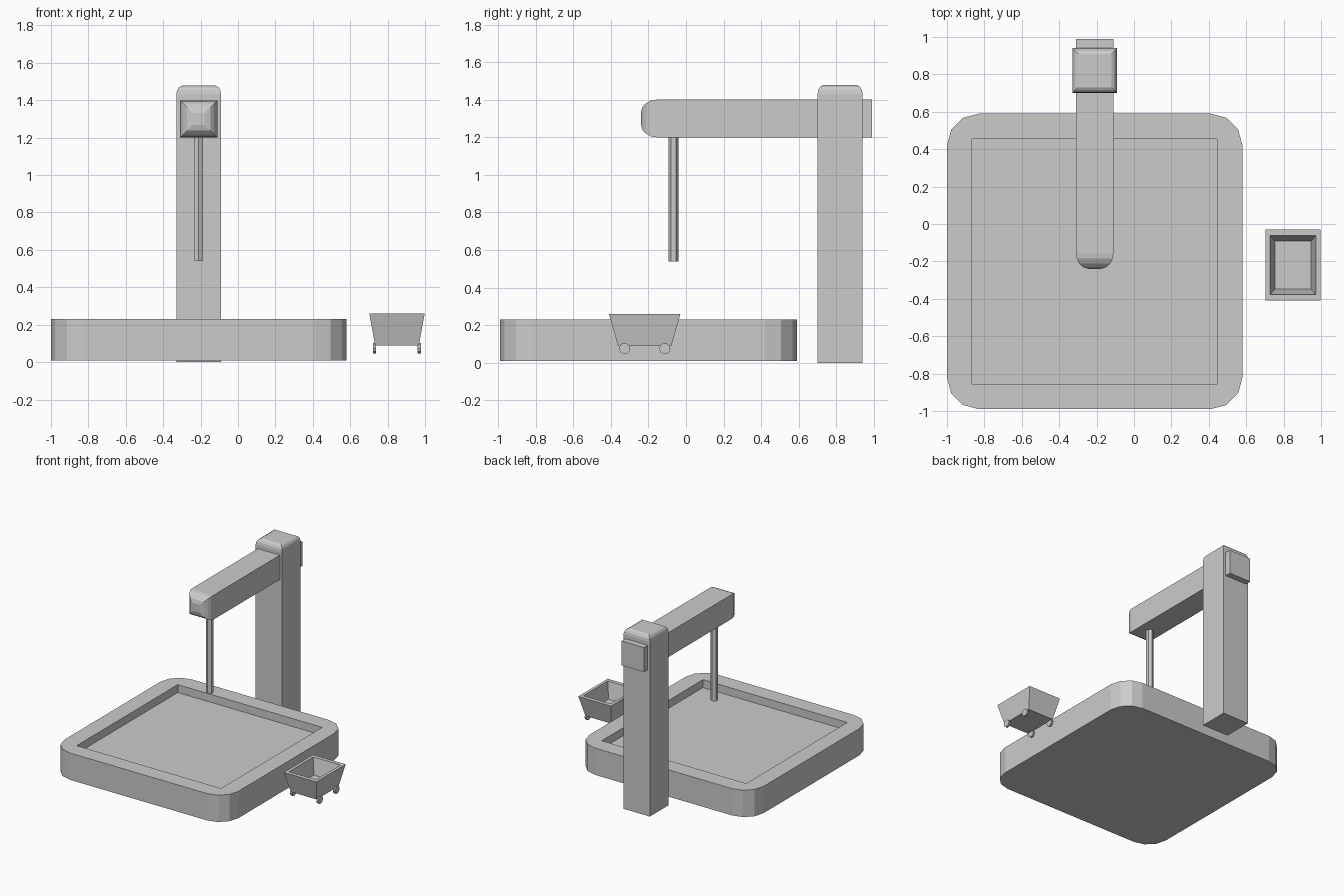
import bpy
import bmesh
import math
from mathutils import Matrix, Vector

if "Cube" in bpy.data.objects:
    bpy.data.objects.remove(bpy.data.objects["Cube"], do_unlink=True)

GREY = (0.6, 0.6, 0.6, 1.0)
grey = bpy.data.materials.new("plain grey")
grey.use_nodes = True
grey.diffuse_color = GREY
grey.node_tree.nodes["Principled BSDF"].inputs["Base Color"].default_value = GREY


def finish(name, bm, location, rotation=None):
    """Turn a bmesh into a flat shaded object with clean normals."""
    if rotation:
        bm.transform(rotation)
    bmesh.ops.recalc_face_normals(bm, faces=bm.faces[:])
    mesh = bpy.data.meshes.new(name)
    bm.to_mesh(mesh)
    bm.free()
    mesh.materials.append(grey)
    obj = bpy.data.objects.new(name, mesh)
    obj.location = location
    bpy.context.collection.objects.link(obj)
    return obj


def ring(half_x, half_y, height, radius=0.0):
    """Rectangle outline whose corners are rounded in three steps."""
    points = []
    for corner, (sx, sy) in enumerate([(1, 1), (-1, 1), (-1, -1), (1, -1)]):
        for step in range(4):
            angle = math.radians(90 * corner + 30 * step)
            points.append(Vector((sx * (half_x - radius) + radius * math.cos(angle),
                                  sy * (half_y - radius) + radius * math.sin(angle),
                                  height)))
    return points


def loft(name, sections, location, rotation=None):
    """Skin a stack of rings and cap both ends."""
    bm = bmesh.new()
    loops = [[bm.verts.new(p) for p in ring(*s)] for s in sections]
    for low, high in zip(loops, loops[1:]):
        for i in range(len(low)):
            j = (i + 1) % len(low)
            bm.faces.new((low[i], low[j], high[j], high[i]))
    bm.faces.new(loops[0])
    bm.faces.new(loops[-1])
    bmesh.ops.remove_doubles(bm, verts=bm.verts[:], dist=1e-5)
    return finish(name, bm, location, rotation)


def cylinder(name, radius, length, sides, location, rotation=None):
    bm = bmesh.new()
    bmesh.ops.create_cone(bm, cap_ends=True, segments=sides, radius1=radius,
                          radius2=radius, depth=length)
    return finish(name, bm, location, rotation)


# Rounded base with a square recess
loft("base_tray", [(0.79, 0.79, 0.01, 0.17), (0.79, 0.79, 0.23, 0.17),
                   (0.655, 0.655, 0.23), (0.655, 0.655, 0.165)], (-0.21, -0.2, 0))

# Upright column with a softened top
loft("column", [(0.12, 0.12, 0), (0.12, 0.12, 1.43), (0.116, 0.116, 1.452),
                (0.106, 0.106, 1.469), (0.09, 0.09, 1.478)], (-0.21, 0.82, 0))

# Horizontal arm, lofted towards the front with a rounded tip
loft("arm", [(0.1, 0.1, -0.99), (0.1, 0.1, 0.155), (0.096, 0.096, 0.185),
             (0.083, 0.083, 0.21), (0.062, 0.062, 0.231), (0.032, 0.032, 0.24)],
     (-0.21, 0, 1.3), Matrix.Rotation(math.radians(90), 4, "X"))

# Hanging six-sided rod
cylinder("hanging_rod", 0.027, 0.68, 6, (-0.21, -0.066, 0.88))

# Small open cart beside the base
CART = Vector((0.85, -0.22, 0))
loft("cart_tub", [(0.117, 0.142, 0.09), (0.148, 0.19, 0.26),
                  (0.123, 0.158, 0.26), (0.097, 0.128, 0.13)], CART)

# Four cart wheels
for side, sx in (("left", 1), ("right", -1)):
    for end, sy in (("front", -1), ("back", 1)):
        cylinder(f"cart_wheel_{end}_{side}", 0.03, 0.018, 10,
                 CART + Vector((sx * 0.12, sy * 0.107, 0.075)),
                 Matrix.Rotation(math.radians(90), 4, "Y"))
